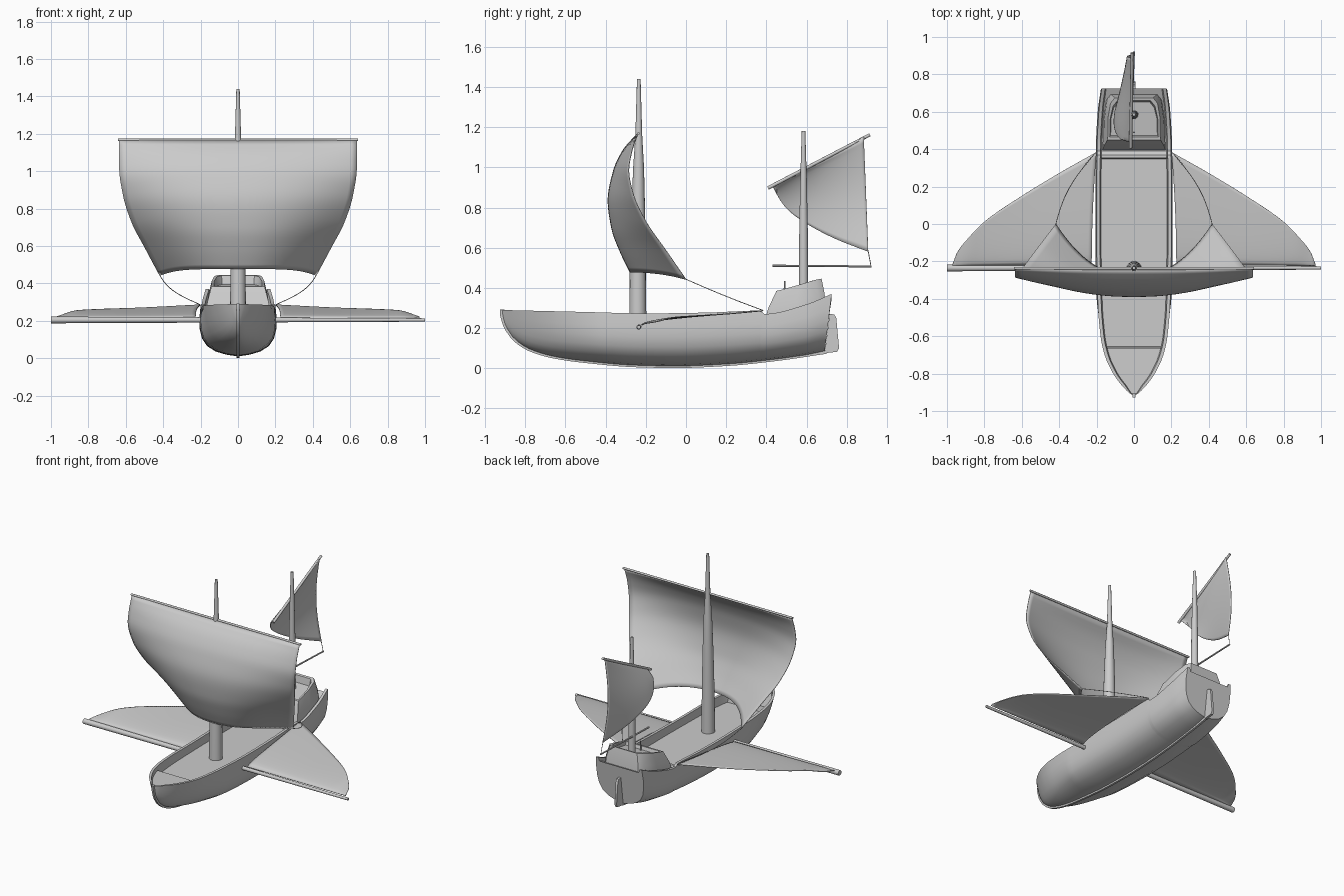
import bpy, math
from mathutils import Vector

if "Cube" in bpy.data.objects:
    bpy.data.objects.remove(bpy.data.objects["Cube"])


def interp(tab, x):
    """Smooth monotone interpolation of (x, value) pairs."""
    if x <= tab[0][0]:
        return tab[0][1]
    if x >= tab[-1][0]:
        return tab[-1][1]
    d = [(b[1] - a[1]) / (b[0] - a[0]) for a, b in zip(tab, tab[1:])]
    m = [d[0]] + [2 * p * q / (p + q) if p * q > 0 else 0 for p, q in zip(d, d[1:])] + [d[-1]]
    i = max(k for k in range(len(d)) if tab[k][0] <= x)
    h = tab[i + 1][0] - tab[i][0]
    t = (x - tab[i][0]) / h
    return ((2*t**3 - 3*t*t + 1) * tab[i][1] + (t**3 - 2*t*t + t) * h * m[i]
            + (3*t*t - 2*t**3) * tab[i + 1][1] + (t**3 - t*t) * h * m[i + 1])


def make(name, verts, faces, thick=0, mirror=False, angle=35):
    me = bpy.data.meshes.new(name)
    me.from_pydata([tuple(v) for v in verts], [], faces)
    me.validate()
    ob = bpy.data.objects.new(name, me)
    bpy.context.collection.objects.link(ob)
    bpy.ops.object.select_all(action='DESELECT')
    ob.select_set(True)
    bpy.context.view_layer.objects.active = ob
    bpy.ops.object.mode_set(mode='EDIT')
    bpy.ops.mesh.select_all(action='SELECT')
    bpy.ops.mesh.normals_make_consistent(inside=False)
    bpy.ops.object.mode_set(mode='OBJECT')
    bpy.ops.object.shade_smooth_by_angle(angle=math.radians(angle))
    if thick:
        s = ob.modifiers.new("thickness", 'SOLIDIFY')
        s.thickness, s.offset = thick, 0
    if mirror:
        ob.modifiers.new("mirror", 'MIRROR')
    return ob


def loft(name, rings, **kw):
    """Skin closed rings and cap both ends."""
    n, r = len(rings[0]), len(rings)
    faces = [(i*n + j, i*n + (j+1) % n, (i+1)*n + (j+1) % n, (i+1)*n + j)
             for i in range(r - 1) for j in range(n)]
    faces += [tuple(range(n)), tuple(range((r-1)*n, r*n))]
    return make(name, [p for ring in rings for p in ring], faces, **kw)


def sheet(name, nu, nv, f, **kw):
    """Grid surface from f(u, v)."""
    verts = [f(i / nu, j / nv) for i in range(nu + 1) for j in range(nv + 1)]
    w = nv + 1
    faces = [(i*w + j, i*w + j + 1, (i+1)*w + j + 1, (i+1)*w + j)
             for i in range(nu) for j in range(nv)]
    return make(name, verts, faces, thick=0.004, **kw)


def spar(name, pts, radii, n=16, **kw):
    """Round tapered pole or rope along points."""
    pts = [Vector(p) for p in pts]
    rings = []
    for i, (p, r) in enumerate(zip(pts, radii)):
        q = (pts[min(i+1, len(pts)-1)] - pts[max(i-1, 0)]).to_track_quat('Z', 'Y')
        rings.append([p + q @ Vector((r*math.cos(2*math.pi*k/n), r*math.sin(2*math.pi*k/n), 0))
                      for k in range(n)])
    return loft(name, rings, **kw)


# Hull lines: keel height, sheer height, half beam along y
keel = [(-.918, .27), (-.9, .21), (-.85, .14), (-.77, .09), (-.65, .056), (-.5, .035), (-.25, .014),
        (-.05, .01), (.2, .02), (.45, .045), (.725, .085)]
sheer = [(-.918, .29), (-.5, .28), (-.2, .273), (.1, .277), (.37, .287), (.39, .27),
         (.6, .318), (.725, .37)]
beam = [(-.918, .004), (-.9, .03), (-.85, .077), (-.8, .113), (-.7, .16), (-.6, .183), (-.4, .2),
        (0, .207), (.4, .204), (.6, .194), (.725, .178)]
side = [(0, 0), (.3, .035), (.58, .1), (.8, .21), (.93, .36), (.99, .55), (1, .75), (.97, 1)]
ys = sorted([-.918 + 1.643 * i / 60 for i in range(61)]
            + [-.91, -.9, -.664, -.656, .348, .354, .37, .39])

# Hull with rim and sunken deck in one skin
rings = []
for y in ys:
    k, s, w = interp(keel, y), interp(sheer, y), interp(beam, y)
    v = max(0, min(1, (-.4 - y) / .5))            # sharper sections at the bow
    half = []
    for a, b in side:
        fx = a * (1 - v) + v * (.35 * a + .65 * b)
        z = k + (s - k) * b
        rake = .12 * (s - z) * max(0, (y - .6) / .125)
        half.append((w * fx, y - rake, z))
    wt = half[-1][0]
    well = -.66 < y < .351
    deck = .222 if well else s - .024
    half += [(wt * .7 if wt < .06 else wt - .018, y, s),
             (wt * .6 if wt < .06 else wt - .024, y, max(deck, k + .004))]
    rings.append(half + [(-x, yy, z) for x, yy, z in reversed(half[1:])])
loft("hull", rings, angle=40)

# Keel and stem strip
strip = []
path = [Vector((0, y, interp(keel, y))) for y in ys if y < .7]
path.insert(0, Vector((0, -.918, .292)))
for i, p in enumerate(path):
    t = (path[min(i+1, len(path)-1)] - path[max(i-1, 0)]).normalized()
    out = Vector((0, t.z, -t.y)) * .009
    strip.append([p + out + Vector((.007, 0, 0)), p - out * 1.5 + Vector((.009, 0, 0)),
                  p - out * 1.5 - Vector((.009, 0, 0)), p + out - Vector((.007, 0, 0))])
loft("keel_strip", strip)

# Rudder
prof = [(.69, .075), (.752, .082), (.762, .1), (.748, .25), (.738, .268), (.715, .27)]
loft("rudder", [[(x, y, z) for y, z in prof] for x in (-.008, .008)])


# Stern cabin with recessed top: nested rounded outlines
def cabin_ring(front, back, y0, y1, z0, z1):
    c = [(front, y0, z0), (front * .985, y0 + .02, z0 + .004), ((front + back) / 2 + .008, (y0 + y1) / 2, (z0 + z1) / 2),
         (back + .004, y1 - .03, z1 - .006), (back - .02, y1, z1)]
    return c + [(-x, y, z) for x, y, z in reversed(c)]


loft("stern_cabin", [cabin_ring(.17, .145, .395, .695, .25, .31),
                     cabin_ring(.164, .14, .41, .69, .3, .37),
                     cabin_ring(.142, .122, .45, .675, .385, .446),
                     cabin_ring(.13, .108, .465, .66, .387, .442),
                     cabin_ring(.126, .104, .472, .652, .365, .395)])
spar("cabin_peg", [(0, .49, .36), (0, .492, .435)], [.005, .004], 8)

# Masts, yards and cross boom
spar("main_mast", [(0, -.24, .2), (0, -.24, .5), (0, -.238, .75), (0, -.236, 1), (0, -.235, 1.16),
                   (0, -.235, 1.44)], [.043, .04, .035, .027, .017, .009])
spar("main_yard", [(-.642, -.237, 1.168), (.642, -.237, 1.168)], [.007, .007])
spar("cross_boom", [(-1, -.235, .205), (1, -.235, .205)], [.018, .009])
spar("mizzen_mast", [(0, .585, .36), (0, .585, .7), (0, .585, .95), (0, .585, 1.18)],
     [.024, .021, .016, .009])
spar("mizzen_yard", [(-.018, .408, .897), (-.01, .915, 1.162)], [.009, .008])
spar("mizzen_boom", [(-.02, .43, .51), (0, .923, .507)], [.006, .005], 10)

# Main sail: centre profile and edge profile, t = 0 at the yard
mid_y = [(0, -.245), (.12, -.315), (.27, -.362), (.48, -.388), (.68, -.37), (.85, -.328), (1, -.278)]
edge_y = [(0, -.24), (.12, -.27), (.25, -.285), (.4, -.265), (.6, -.2), (.8, -.1), (1, 0)]
edge_x = [(0, .635), (.2, .635), (.4, .615), (.6, .57), (.8, .495), (1, .418)]


def main_sail(u, v):
    a = 2 * u - 1
    z = 1.165 - v * (.687 + .036 * abs(a) ** 5)
    y = interp(mid_y, v) + (interp(edge_y, v) - interp(mid_y, v)) * abs(a) ** 2.3
    return (a * interp(edge_x, v), y, z)


sheet("main_sail", 40, 28, main_sail)

# Mizzen sail hanging from the slanted yard
foot = [(0, .9), (.06, .845), (.15, .79), (.35, .72), (.65, .645), (1, .58)]


def mizzen_sail(u, v):
    z0 = .907 + .245 * u
    z = z0 + (interp(foot, u) - z0) * v
    y = .435 + .45 * u + .022 * v * u
    belly = math.sin(math.pi * u ** .5) * v ** .6 + .35 * u * math.sin(math.pi * v)
    return (-.015 + .012 * u - .095 * belly, y, z)


sheet("mizzen_sail", 28, 20, mizzen_sail)
spar("mizzen_sheet_rope", [(-.005, .907, .582), (0, .921, .507)], [.002, .002], 6)

# Side sails, mirrored
trail = [(.2, .385), (.4, .272), (.6, .15), (.8, .012), (.89, -.08), (.945, -.15), (.97, -.215)]


def side_sail(u, v):
    x = (.226 - .026 * v * v) * (1 - u) + .97 * u
    rear = interp(trail, .2 + .77 * u)
    rise = interp([(0, .072), (.4, .056), (.85, .042), (1, .008)], u)
    return (x, -.222 + (rear + .222) * v, .214 + rise * v ** .55)


sheet("side_sail", 36, 20, side_sail, mirror=True)

# Clew ropes with a slight sag, mirrored
clew, hook = Vector((.418, 0, .443)), Vector((.205, .383, .288))
pts = [clew.lerp(hook, t / 10) + Vector((.035, 0, -.004)) * math.sin(math.pi * t / 10)
       for t in range(11)]
spar("clew_rope", pts, [.002] * 11, 6, mirror=True)
